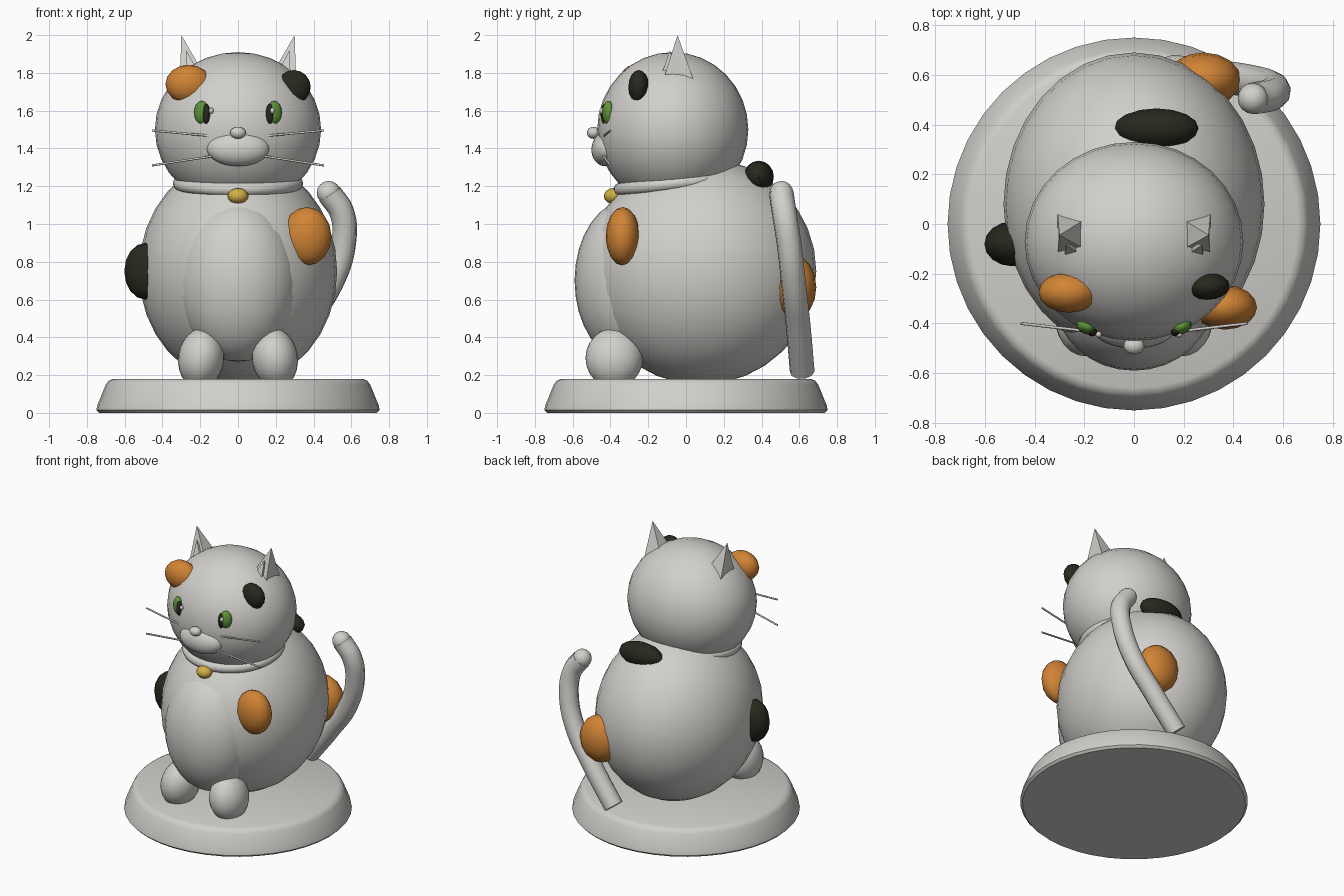
import bpy
import bmesh
from math import radians
from mathutils import Vector

cube = bpy.data.objects.get("Cube")
if cube:
    bpy.data.objects.remove(cube, do_unlink=True)


def material(name, r, g, b):
    mat = bpy.data.materials.new(name)
    mat.use_nodes = True
    mat.diffuse_color = (r, g, b, 1)
    mat.node_tree.nodes["Principled BSDF"].inputs["Base Color"].default_value = (r, g, b, 1)
    return mat


GREY = material("pale_grey", 0.64, 0.63, 0.6)
ORANGE = material("orange_fur", 0.64, 0.23, 0.035)
BLACK = material("black_fur", 0.022, 0.021, 0.013)
GREEN = material("eye_green", 0.11, 0.3, 0.04)
GOLD = material("bell_gold", 0.65, 0.43, 0.06)


def finish(name, mat, smooth=True):
    obj = bpy.context.object
    obj.name = name
    obj.data.materials.append(mat)
    if smooth:
        bpy.ops.object.shade_smooth_by_angle(angle=radians(40))
    return obj


def ball(name, loc, radii, mat=GREY, segments=32, tilt=(0, 0, 0)):
    bpy.ops.mesh.primitive_uv_sphere_add(segments=segments, ring_count=segments // 2,
                                         radius=1, location=loc,
                                         rotation=[radians(a) for a in tilt])
    bpy.context.object.scale = radii
    bpy.ops.object.transform_apply(location=False, rotation=False, scale=True)
    return finish(name, mat)


def mesh_object(name, bm, mat, smooth=True):
    bmesh.ops.recalc_face_normals(bm, faces=bm.faces)
    mesh = bpy.data.meshes.new(name)
    bm.to_mesh(mesh)
    bm.free()
    obj = bpy.data.objects.new(name, mesh)
    bpy.context.collection.objects.link(obj)
    bpy.ops.object.select_all(action='DESELECT')
    bpy.context.view_layer.objects.active = obj
    obj.select_set(True)
    return finish(name, mat, smooth)


def pyramid(name, x0, x1, y0, y1, z, apex):
    bm = bmesh.new()
    base = [bm.verts.new((x, y, z)) for x, y in ((x0, y0), (x1, y0), (x1, y1), (x0, y1))]
    top = bm.verts.new(apex)
    bm.faces.new(base)
    for i in range(4):
        bm.faces.new((base[i], base[(i + 1) % 4], top))
    return mesh_object(name, bm, GREY, smooth=False)


def tube(name, points, radius):
    curve = bpy.data.curves.new(name, 'CURVE')
    curve.dimensions = '3D'
    curve.bevel_depth = radius
    curve.bevel_resolution = 3
    curve.use_fill_caps = True
    curve.resolution_u = 8
    spline = curve.splines.new('BEZIER')
    spline.bezier_points.add(len(points) - 1)
    for bp, co in zip(spline.bezier_points, points):
        bp.co = co
        bp.handle_left_type = bp.handle_right_type = 'AUTO'
    obj = bpy.data.objects.new(name, curve)
    bpy.context.collection.objects.link(obj)
    bpy.ops.object.select_all(action='DESELECT')
    bpy.context.view_layer.objects.active = obj
    obj.select_set(True)
    bpy.ops.object.convert(target='MESH')
    return finish(name, GREY)


# Round plinth, lathed from a profile
bm = bmesh.new()
profile = [(0, 0), (0.735, 0), (0.75, 0.015), (0.745, 0.04), (0.7, 0.15),
           (0.685, 0.17), (0.66, 0.18), (0, 0.18)]
verts = [bm.verts.new((r, 0, z)) for r, z in profile]
edges = [bm.edges.new(pair) for pair in zip(verts, verts[1:])]
bmesh.ops.spin(bm, geom=verts + edges, cent=(0, 0, 0), axis=(0, 0, 1),
               angle=radians(360), steps=40)
bmesh.ops.remove_doubles(bm, verts=bm.verts, dist=0.0005)
mesh_object("plinth", bm, GREY)

# Body and head
ball("body", (0, 0.08, 0.75), (0.525, 0.61, 0.6))
ball("belly", (0, -0.3, 0.7), (0.32, 0.29, 0.43))
ball("head", (0, -0.07, 1.5), (0.44, 0.4, 0.41))
ball("muzzle", (0, -0.42, 1.4), (0.165, 0.08, 0.095), tilt=(-12, 0, 0))
ball("nose", (0, -0.49, 1.483), (0.042, 0.035, 0.032), segments=16)

# Collar and bell
bpy.ops.mesh.primitive_torus_add(major_radius=0.3, minor_radius=0.035, major_segments=40,
                                 minor_segments=12, location=(0, -0.05, 1.215),
                                 rotation=(radians(6), 0, 0))
bpy.context.object.scale.x = 1.03
finish("collar", GREY)
ball("bell", (0, -0.385, 1.148), (0.055, 0.05, 0.042), GOLD, 16)

# Paired parts
for side, s in (("left", 1), ("right", -1)):
    ball(side + "_paw", (s * 0.195, -0.38, 0.29), (0.122, 0.152, 0.16), segments=24,
         tilt=(0, s * -8, 0))
    ball(side + "_eye", (s * 0.192, -0.412, 1.59), (0.042, 0.03, 0.062), GREEN, 16,
         tilt=(0, 0, s * 22))
    ball(side + "_pupil", (s * 0.168, -0.432, 1.583), (0.021, 0.02, 0.054), BLACK, 16)
    ball(side + "_eye_glint", (s * 0.162 + 0.02, -0.445, 1.6), (0.013, 0.013, 0.016), GREY, 12)
    outer = (s * 0.3, -0.045, 2.0)
    pyramid(side + "_ear", s * 0.155, s * 0.308, -0.125, 0.045, 1.75, outer)
    pyramid(side + "_inner_ear", s * 0.185, s * 0.28, -0.145, -0.05, 1.75,
            (s * 0.272, -0.085, 1.92))
    for level, z0, z1 in (("upper", 1.463, 1.495), ("lower", 1.363, 1.31)):
        tube(f"{side}_{level}_whisker",
             [(s * 0.11, -0.44, z0), (s * 0.455, -0.4, z1)], 0.006)

# Tail sweeping up beside the body
tail = [(0.15, 0.615, 0.22), (0.33, 0.595, 0.45), (0.49, 0.57, 0.68),
        (0.56, 0.545, 0.9), (0.55, 0.52, 1.06), (0.485, 0.505, 1.16)]
tube("tail", tail, 0.066)
ball("tail_tip", Vector(tail[-1]) + Vector((-0.005, 0, 0.005)), (0.063, 0.063, 0.063),
     segments=16)

# Coat patches bulging from the surface
ball("head_orange_patch", (-0.262, -0.275, 1.74), (0.122, 0.082, 0.103), ORANGE, 16)
ball("head_black_patch", (0.295, -0.25, 1.725), (0.09, 0.055, 0.09), BLACK, 16)
ball("shoulder_orange_patch", (0.365, -0.335, 0.935), (0.13, 0.09, 0.155), ORANGE, 16)
ball("flank_black_patch", (-0.49, -0.08, 0.75), (0.112, 0.09, 0.15), BLACK, 16)
ball("back_black_patch", (0.09, 0.385, 1.25), (0.17, 0.08, 0.085), BLACK, 16)
ball("rump_orange_patch", (0.28, 0.58, 0.665), (0.15, 0.11, 0.165), ORANGE, 16)
